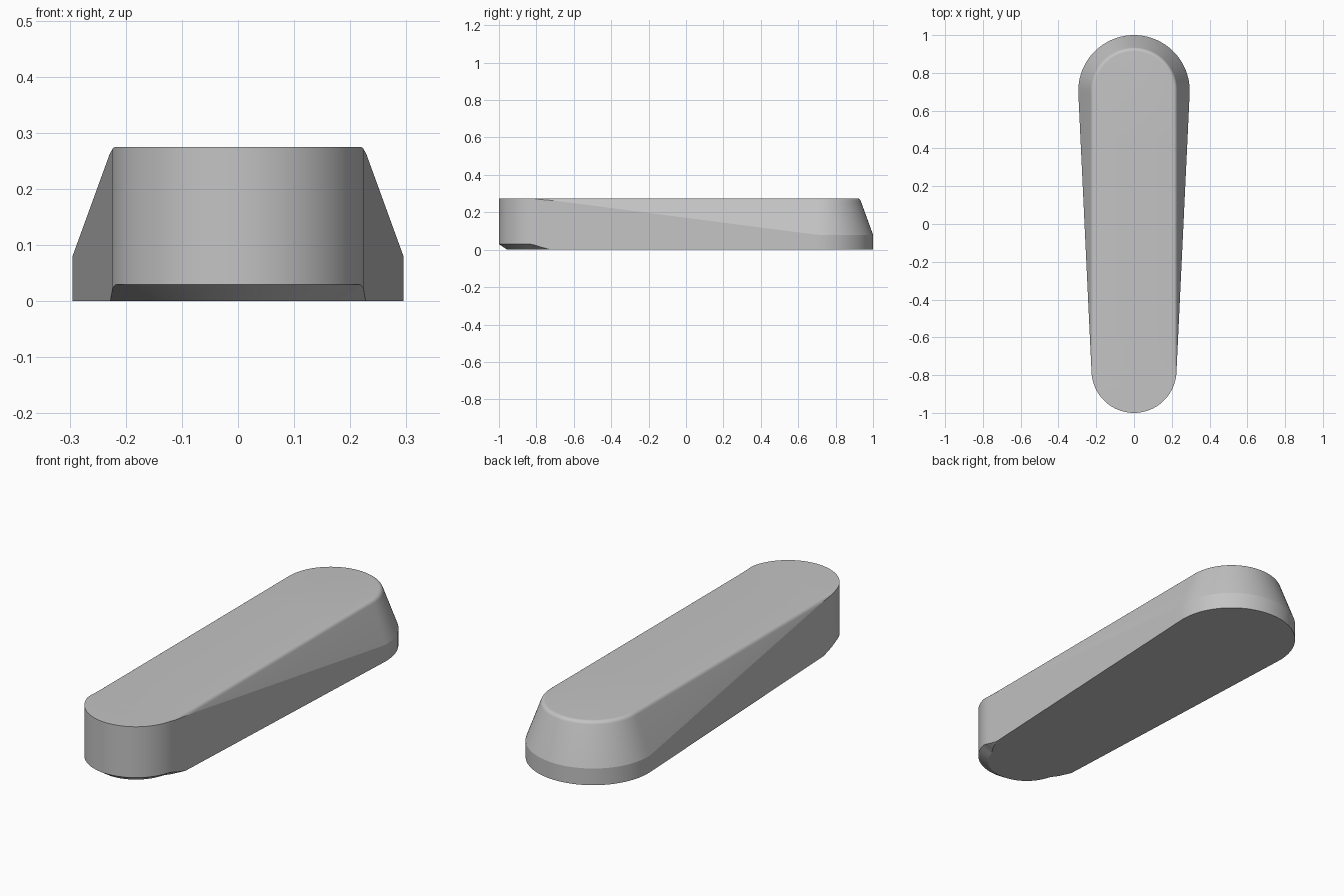
import bpy
import bmesh
from math import asin, cos, sin, pi, radians
from mathutils import Vector

if "Cube" in bpy.data.objects:
    bpy.data.objects.remove(bpy.data.objects["Cube"], do_unlink=True)

FRONT_Y, FRONT_R = -0.775, 0.225
BACK_Y, BACK_R = 0.705, 0.295
HEIGHT, LEDGE = 0.275, 0.08
FILLET, DRAFT = 0.022, radians(20)
ARC_STEPS, SIDE_STEPS = 48, 24


def clamp(v):
    return max(0.0, min(1.0, v))


def outline():
    """Tapered capsule plan: points with their inward-pointing radius vectors."""
    tilt = asin((BACK_R - FRONT_R) / (BACK_Y - FRONT_Y))

    def arc(cy, r, a, b):
        return [Vector((r * cos(t), cy + r * sin(t)))
                for t in (a + (b - a) * i / ARC_STEPS for i in range(ARC_STEPS + 1))]

    back = arc(BACK_Y, BACK_R, -tilt, pi + tilt)
    front = arc(FRONT_Y, FRONT_R, pi + tilt, 2 * pi - tilt)

    def side(a, b):
        return [a.lerp(b, i / SIDE_STEPS) for i in range(1, SIDE_STEPS)]

    return back + side(back[-1], front[0]) + front + side(front[-1], back[0])


# Sloping flank followed by the rounded top edge, as (radius, height)
inner_r = BACK_R - (HEIGHT - LEDGE) * sin(DRAFT) / cos(DRAFT) - FILLET * 0.7
profile = [(BACK_R, LEDGE)]
for i in range(8):
    e = DRAFT + (pi / 2 - DRAFT) * i / 7
    profile.append((inner_r + FILLET * cos(e), HEIGHT - FILLET + FILLET * sin(e)))


def crossing(w):
    """Height at which the vertical wall meets the sloping flank."""
    for (r0, z0), (r1, z1) in zip(profile, profile[1:]):
        if r1 <= w <= r0:
            return z0 + (z1 - z0) * (r0 - w) / (r0 - r1)
    return LEDGE


def column(p):
    """One vertical strip of points, from the underside to the top."""
    spine_y = max(FRONT_Y, min(BACK_Y, p.y))
    spine = Vector((0, spine_y))
    w = (p - spine).length
    direction = (p - spine) / w

    # Underside chamfer, only around the narrow end
    cut = clamp((-0.72 - p.y) / 0.12)
    cut = cut * cut * (3 - 2 * cut)
    points = [(w - 0.045 * cut, 0), (w, 0.03 * cut)]

    # The slope fades into a plain wall at the narrow end
    plain = clamp((-0.775 - p.y) / 0.05)
    meet = (w, crossing(w))
    upper = [meet] + [q if q[0] < w else meet for q in profile[1:]]
    points += [(r + (w - r) * plain, z + (HEIGHT - z) * plain) for r, z in upper]
    return [(*(spine + direction * r), z) for r, z in points]


# Lever body
bm = bmesh.new()
columns = [[bm.verts.new(c) for c in column(p)] for p in outline()]
for a, b in zip(columns, columns[1:] + columns[:1]):
    for k in range(len(a) - 1):
        bm.faces.new((a[k], b[k], b[k + 1], a[k + 1]))
bm.faces.new([c[0] for c in reversed(columns)])
bm.faces.new([c[-1] for c in columns])
bmesh.ops.remove_doubles(bm, verts=bm.verts[:], dist=0.0001)
bmesh.ops.recalc_face_normals(bm, faces=bm.faces[:])
mesh = bpy.data.meshes.new("tapered_body")
bm.to_mesh(mesh)
bm.free()

body = bpy.data.objects.new("tapered_body", mesh)
bpy.context.collection.objects.link(body)

# Plain grey finish
grey = bpy.data.materials.new("plain_grey")
grey.use_nodes = True
colour = (0.55, 0.55, 0.55, 1)
grey.diffuse_color = colour
grey.node_tree.nodes["Principled BSDF"].inputs["Base Color"].default_value = colour
mesh.materials.append(grey)

bpy.ops.object.select_all(action="DESELECT")
body.select_set(True)
bpy.context.view_layer.objects.active = body
bpy.ops.object.shade_smooth_by_angle(angle=radians(15))
